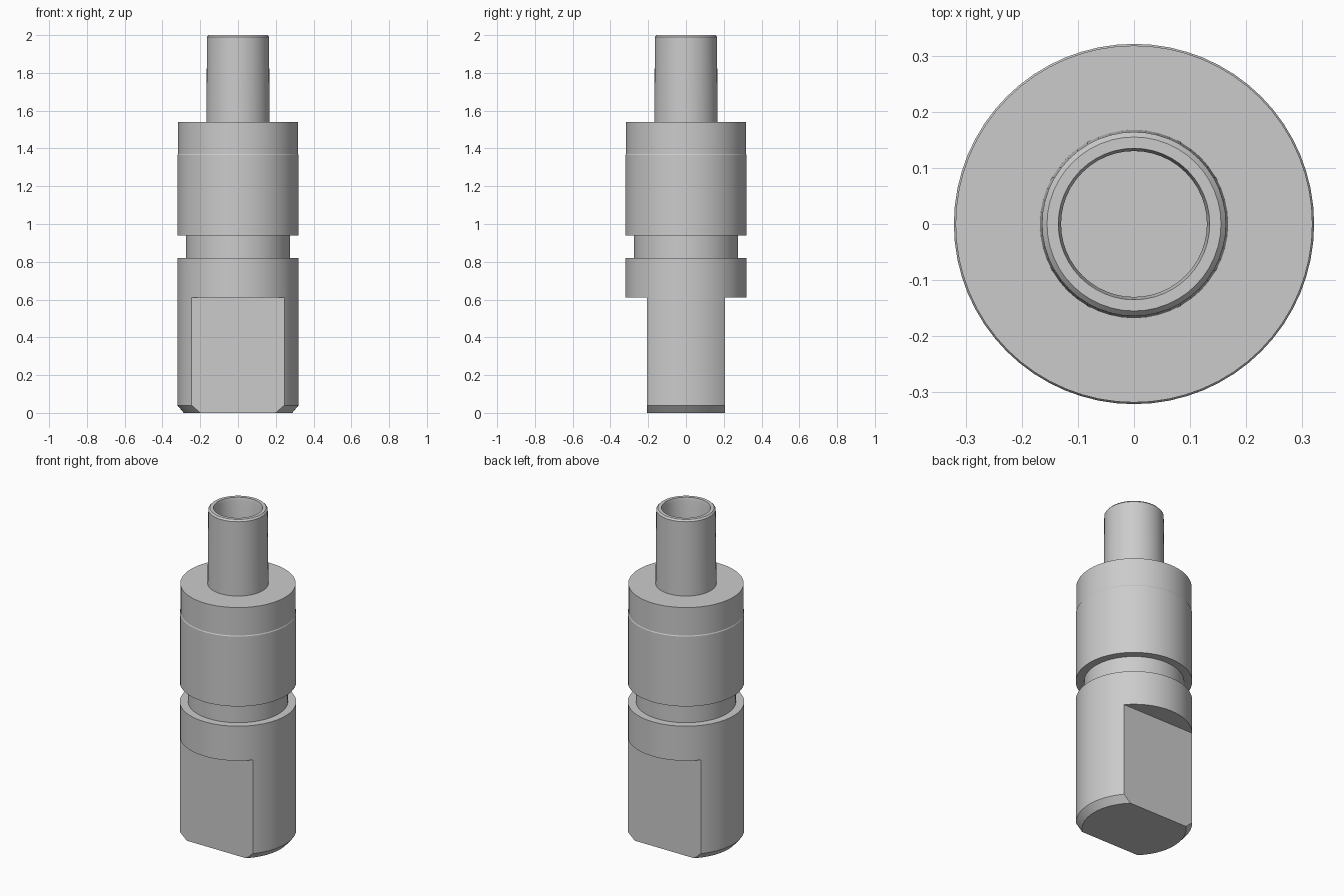
import bpy
import bmesh
import math

cube = bpy.data.objects.get("Cube")
if cube:
    bpy.data.objects.remove(cube, do_unlink=True)

steel = bpy.data.materials.new("grey steel")
steel.use_nodes = True
GREY = (0.6, 0.6, 0.6, 1)
steel.diffuse_color = GREY
steel.node_tree.nodes["Principled BSDF"].inputs["Base Color"].default_value = GREY


def select_only(ob):
    bpy.ops.object.select_all(action="DESELECT")
    ob.select_set(True)
    bpy.context.view_layer.objects.active = ob


def smooth(ob):
    select_only(ob)
    bpy.ops.object.shade_smooth_by_angle(angle=math.radians(30))


def lathe(name, profile, steps=64):
    """Turn a (radius, height) profile around the z axis."""
    bm = bmesh.new()
    verts = [bm.verts.new((r, 0, z)) for r, z in profile]
    edges = [bm.edges.new(pair) for pair in zip(verts, verts[1:])]
    bmesh.ops.spin(bm, geom=verts + edges, cent=(0, 0, 0), axis=(0, 0, 1),
                   angle=math.tau, steps=steps, use_merge=True)
    bmesh.ops.remove_doubles(bm, verts=bm.verts, dist=1e-5)
    bmesh.ops.recalc_face_normals(bm, faces=bm.faces)
    mesh = bpy.data.meshes.new(name)
    bm.to_mesh(mesh)
    bm.free()
    mesh.materials.append(steel)
    ob = bpy.data.objects.new(name, mesh)
    bpy.context.collection.objects.link(ob)
    return ob


R = 0.321          # main body radius
FLAT_Y = 0.207     # distance of the wrench flats from the axis
FLAT_TOP = 0.61    # height of the flats

# Lower body with a chamfered foot
lower_body = lathe("lower_body", [(0, 0), (0.287, 0), (R, 0.04), (R, 0.82), (0, 0.82)])

# Two opposed wrench flats cut from the lower body
for side in (-1, 1):
    bpy.ops.mesh.primitive_cube_add(size=1, location=(0, side * (FLAT_Y + 0.25), FLAT_TOP - 0.5))
    cutter = bpy.context.object
    cutter.name = "flat_cutter"
    cutter.hide_render = True
    cutter.scale = (1, 0.5, 1)
    bpy.context.view_layer.update()
    cut = lower_body.modifiers.new("wrench_flat", "BOOLEAN")
    cut.operation = "DIFFERENCE"
    cut.solver = "EXACT"
    cut.object = cutter
    select_only(lower_body)
    bpy.ops.object.modifier_apply(modifier=cut.name)
    bpy.data.objects.remove(cutter, do_unlink=True)
smooth(lower_body)

# Narrow neck between the two bodies
smooth(lathe("neck", [(0.275, 0.81), (0.275, 0.95)]))

# Upper sleeve with a fine step near its top
smooth(lathe("upper_sleeve", [(0, 0.94), (R, 0.94), (R, 1.365), (0.318, 1.37),
                              (0.318, 1.54), (0, 1.54)]))

# Hollow spigot with a bevelled rim and a slightly tapered bore
smooth(lathe("spigot", [(0.168, 1.53), (0.164, 1.99), (0.155, 2), (0.135, 2),
                        (0.13, 1.98), (0.13, 1.55), (0, 1.55)], 48))
